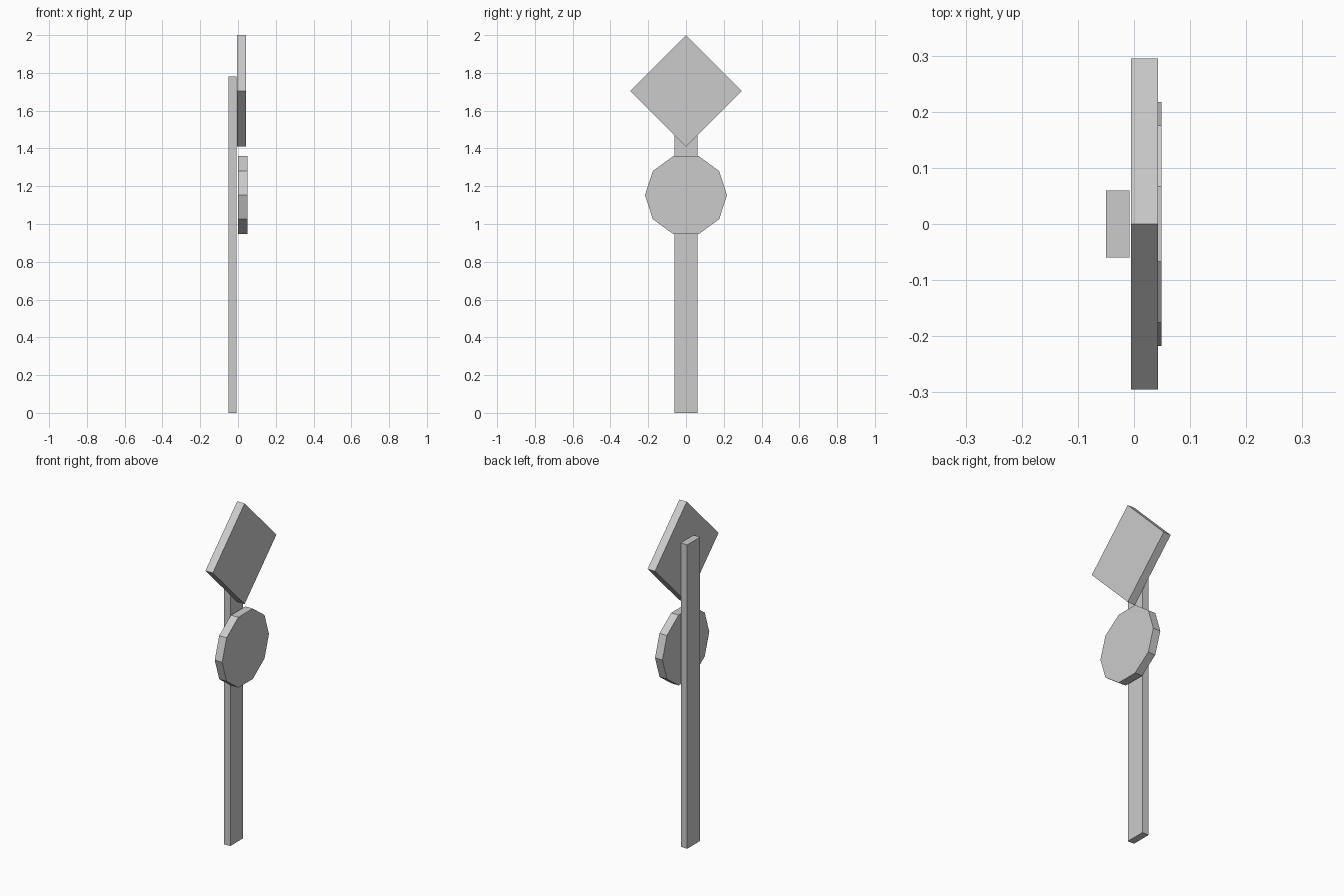
import bpy, bmesh
from math import cos, sin, tau

if "Cube" in bpy.data.objects:
    bpy.data.objects.remove(bpy.data.objects["Cube"])


def plate(name, points, x0, x1):
    """Extrude a (y, z) outline along x from x0 to x1."""
    bm = bmesh.new()
    face = bm.faces.new([bm.verts.new((x0, y, z)) for y, z in points])
    ext = bmesh.ops.extrude_face_region(bm, geom=[face])
    verts = [v for v in ext["geom"] if isinstance(v, bmesh.types.BMVert)]
    bmesh.ops.translate(bm, verts=verts, vec=(x1 - x0, 0, 0))
    bmesh.ops.recalc_face_normals(bm, faces=bm.faces)
    mesh = bpy.data.meshes.new(name)
    bm.to_mesh(mesh)
    bm.free()
    obj = bpy.data.objects.new(name, mesh)
    bpy.context.collection.objects.link(obj)
    return obj


def polygon(sides, radius, z):
    return [(radius * cos(tau * i / sides), z + radius * sin(tau * i / sides))
            for i in range(sides)]


# Upright post
plate("post", [(-0.06, 0), (0.06, 0), (0.06, 1.782), (-0.06, 1.782)], -0.05, -0.008)

# Diamond sign at the top
plate("diamond_sign", polygon(4, 0.295, 1.705), -0.005, 0.043)

# Ten-sided round sign below it
plate("round_sign", polygon(10, 0.217, 1.153), 0.001, 0.049)
